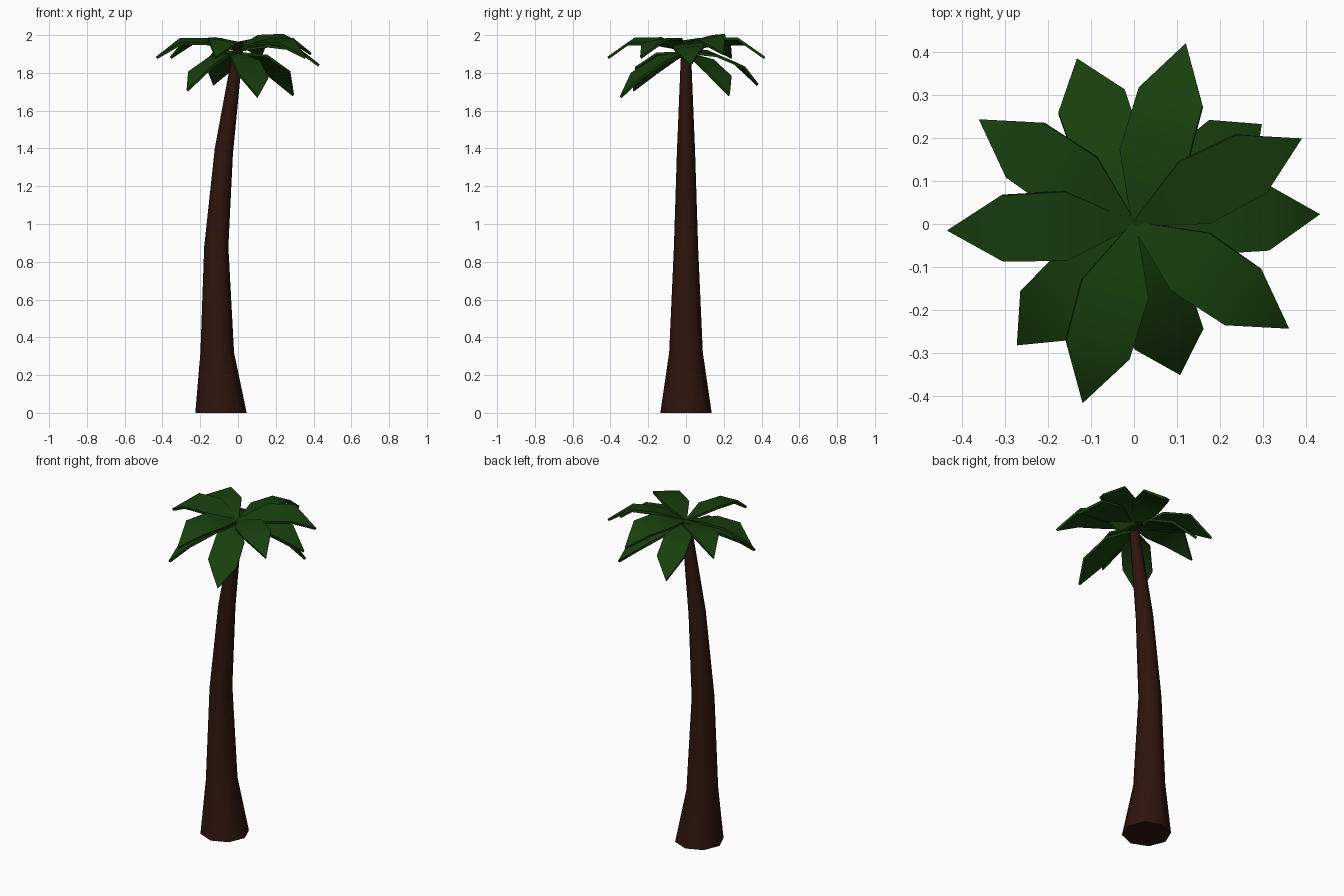
import bpy
from math import sin, cos, radians, pi

if "Cube" in bpy.data.objects:
    bpy.data.objects.remove(bpy.data.objects["Cube"])


def material(name, rgb):
    m = bpy.data.materials.new(name)
    m.diffuse_color = (*rgb, 1)
    m.use_nodes = True
    m.node_tree.nodes["Principled BSDF"].inputs["Base Color"].default_value = m.diffuse_color
    return m


def make(name, verts, faces, mat, thickness=0):
    mesh = bpy.data.meshes.new(name)
    mesh.from_pydata(verts, [], faces)
    mesh.materials.append(mat)
    ob = bpy.data.objects.new(name, mesh)
    bpy.context.collection.objects.link(ob)
    bpy.ops.object.select_all(action='DESELECT')
    ob.select_set(True)
    bpy.context.view_layer.objects.active = ob
    if thickness:
        mod = ob.modifiers.new("thickness", 'SOLIDIFY')
        mod.thickness = thickness
        mod.offset = -1
        bpy.ops.object.modifier_apply(modifier=mod.name)
    bpy.ops.object.shade_smooth_by_angle(angle=radians(60))
    return ob


bark = material("bark", (0.028, 0.007, 0.004))
green = material("leaf_green", (0.009, 0.05, 0.004))

# Curved trunk: octagonal rings of (centre x, z, radius, tilt)
rings = [(-0.09, 0, 0.136, 0), (-0.11, 0.32, 0.089, 0), (-0.115, 0.88, 0.064, 0),
         (-0.075, 1.385, 0.048, -0.3), (0.0, 1.92, 0.026, -0.2)]
N = 8
verts, faces = [], []
for cx, z, r, tilt in rings:
    for i in range(N):
        a = 2 * pi * i / N
        verts.append((cx + r * cos(a), r * sin(a), z + tilt * r * cos(a)))
for k in range(len(rings) - 1):
    for i in range(N):
        j = (i + 1) % N
        faces.append((k * N + i, k * N + j, (k + 1) * N + j, (k + 1) * N + i))
faces.append(tuple(reversed(range(N))))
faces.append(tuple(range((len(rings) - 1) * N, len(rings) * N)))
make("trunk", verts, faces, bark)

# Fronds: (heading in degrees, reach, droop 0 to 1, roll raising the left edge)
fronds = [(74, 0.437, 0, -0.015), (27, 0.438, -0.1, 0.018), (-34, 0.435, 0, 0.012),
          (-106, 0.433, 0, -0.015), (-178, 0.435, 0, -0.012), (146, 0.435, 0, -0.012),
          (3, 0.433, 0.2, 0.008), (109, 0.407, 0.72, 0.012), (38, 0.377, 1, -0.012),
          (-73, 0.367, 1.05, -0.012), (-134, 0.392, 0.87, 0.012)]


def frond(index, heading, reach, droop, roll):
    # stations: (fraction of reach, half width, height, drop when drooping)
    stations = [(0.0, 0.006, 1.93, 0.02),
                (0.36, 0.08, 1.974, 0.09),
                (0.705 + 0.055 * droop, 0.077 + 0.006 * droop, 1.972, 0.175)]
    a = radians(heading)
    c, s = cos(a), sin(a)
    v = []
    for f, w, z, d in stations:
        for side in (-1, 1):
            u, p = f * reach, side * w
            v.append((u * c - p * s, u * s + p * c, z - d * droop + side * roll * w / 0.08))
    v.append((reach * c, reach * s, 1.885 - 0.2 * droop))
    make(f"frond_{index}", v, [(0, 2, 3, 1), (2, 4, 5, 3), (4, 6, 5)], green, 0.014)


for n, spec in enumerate(fronds, 1):
    frond(n, *spec)
